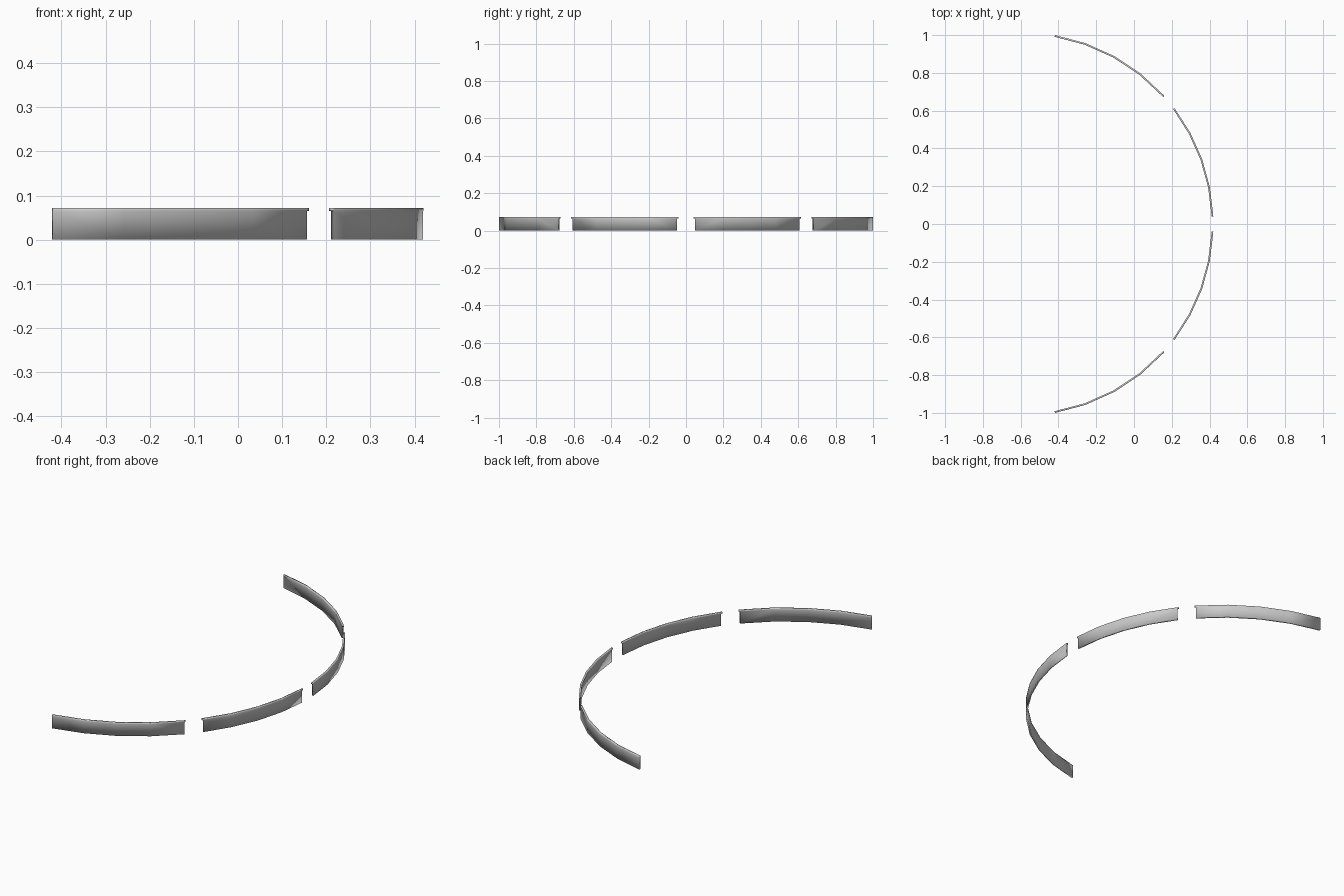
import bpy, bmesh
from math import radians, sin, cos

if "Cube" in bpy.data.objects:
    bpy.data.objects.remove(bpy.data.objects["Cube"])

R, CX = 1.0154, -0.595        # outer radius and arc centre on x
H, LIP_Z, T = 0.072, 0.065, 0.009
TAB = 0.42                    # angular length of the end tabs, degrees


def curved_panel(name, a0, a1, tab_start, tab_end, steps=4):
    """Curved wall from angle a0 to a1 with small tabs at the top of its ends."""
    angles = [a0 + (a1 - a0) * i / steps for i in range(steps + 1)]
    if tab_start:
        angles.insert(0, a0 - TAB)
    if tab_end:
        angles.append(a1 + TAB)
    bm = bmesh.new()

    def quad(p, q, z0, z1):
        pts = [(p, z0), (q, z0), (q, z1), (p, z1)]
        bm.faces.new([bm.verts.new((CX + R * cos(radians(a)), R * sin(radians(a)), z))
                      for a, z in pts])

    for p, q in zip(angles, angles[1:]):
        quad(p, q, LIP_Z, H)
        if p > a0 - 1e-6 and q < a1 + 1e-6:
            quad(p, q, 0, LIP_Z)
    bmesh.ops.remove_doubles(bm, verts=bm.verts, dist=1e-5)
    me = bpy.data.meshes.new(name)
    bm.to_mesh(me)
    bm.free()
    ob = bpy.data.objects.new(name, me)
    bpy.context.collection.objects.link(ob)
    # wall thickness towards the inside, then the matching panel on the other side
    sol = ob.modifiers.new("thickness", 'SOLIDIFY')
    sol.thickness, sol.offset, sol.use_even_offset = T, -1, True
    mir = ob.modifiers.new("mirror", 'MIRROR')
    mir.use_axis = (False, True, False)
    mir.use_mirror_merge = False
    bpy.ops.object.select_all(action='DESELECT')
    ob.select_set(True)
    bpy.context.view_layer.objects.active = ob
    bpy.ops.object.shade_smooth_by_angle(angle=radians(30))
    return ob


# two middle panels, tabs at both ends
curved_panel("middle_panels", 2.3 + TAB, 37.2 - TAB, True, True)
# two outer panels, tab only beside the gap
curved_panel("outer_panels", 41.9 + TAB, 80, True, False)
